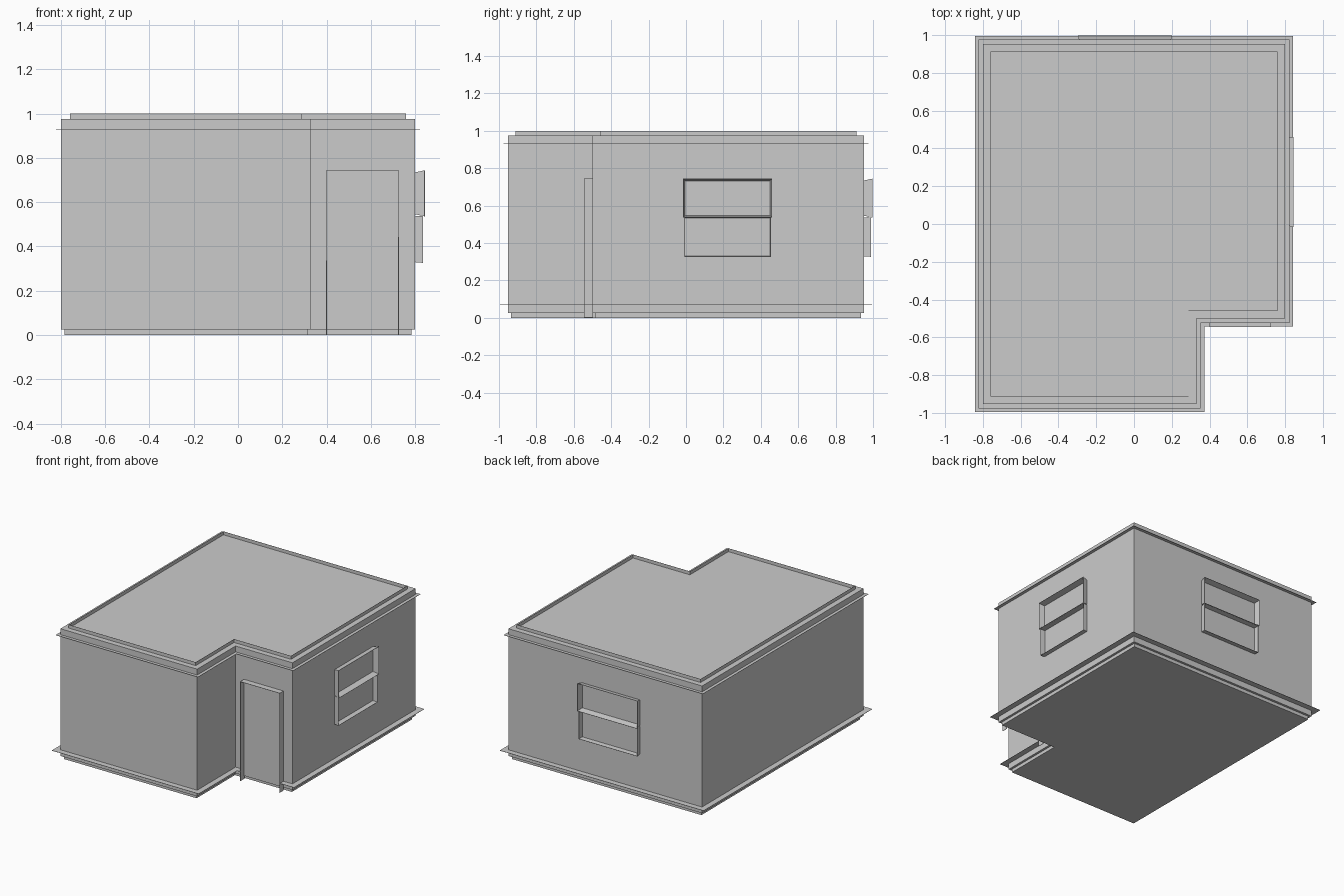
import bpy
import bmesh

if "Cube" in bpy.data.objects:
    bpy.data.objects.remove(bpy.data.objects["Cube"])

grey = bpy.data.materials.new("plaster_grey")
grey.diffuse_color = (0.6, 0.6, 0.6, 1)
grey.use_nodes = True
grey.node_tree.nodes["Principled BSDF"].inputs["Base Color"].default_value = grey.diffuse_color


def footprint(d=0.0):
    """L-shaped plan grown outward by d."""
    return [(-0.8 - d, -0.953 - d), (0.33 + d, -0.953 - d),
            (0.33 + d, -0.5 - d), (0.8 + d, -0.5 - d),
            (0.8 + d, 0.953 + d), (-0.8 - d, 0.953 + d)]


def make(name, faces, thickness=0.0):
    """Object from a list of polygons, optionally given a thin sheet thickness."""
    bm = bmesh.new()
    for f in faces:
        bm.faces.new([bm.verts.new(p) for p in f])
    bmesh.ops.remove_doubles(bm, verts=bm.verts, dist=1e-5)
    bmesh.ops.recalc_face_normals(bm, faces=bm.faces)
    me = bpy.data.meshes.new(name)
    bm.to_mesh(me)
    bm.free()
    me.materials.append(grey)
    ob = bpy.data.objects.new(name, me)
    bpy.context.collection.objects.link(ob)
    if thickness:
        m = ob.modifiers.new("sheet", 'SOLIDIFY')
        m.thickness = thickness
        m.offset = 0
    return ob


def at(points, z):
    return [(x, y, z) for x, y in points]


def loft(a, b, closed=True):
    """Quads joining two matching point loops."""
    n = len(a)
    return [[a[i], a[(i + 1) % n], b[(i + 1) % n], b[i]]
            for i in range(n if closed else n - 1)]


def prism(name, d, z0, z1):
    lo, hi = at(footprint(d), z0), at(footprint(d), z1)
    make(name, loft(lo, hi) + [lo[::-1], hi])


# Walls with flat roof, and the recessed plinth below
prism("walls", 0, 0.025, 0.975)
prism("plinth", -0.017, 0.0, 0.025)

# Thin upstand around the roof
make("roof_upstand", loft(at(footprint(-0.041), 0.973),
                          at(footprint(-0.041), 1.0)), 0.002)

# Thin ledge around the top
make("top_ledge", loft(at(footprint(0), 0.93), at(footprint(0.023), 0.93)), 0.002)

# Thin ledge around the base, broken at the doorway
DOOR_L, DOOR_R = 0.4, 0.725
inner, outer = at(footprint(0), 0.07), at(footprint(0.042), 0.07)
ledge = loft(inner, outer)
a, b, c, d = ledge.pop(2)
for left, right in (((a, d), None), (None, (b, c))):
    if left:
        e = DOOR_L
        ledge.append([left[0], (e, a[1], 0.07), (e, d[1], 0.07), left[1]])
    else:
        e = DOOR_R
        ledge.append([(e, a[1], 0.07), right[0], right[1], (e, d[1], 0.07)])
make("base_ledge", ledge, 0.002)


# Door surround: two jambs and a head projecting from the wall
def jamb(y):
    return [(DOOR_L, y, 0.002), (DOOR_L, y, 0.744),
            (DOOR_R, y, 0.744), (DOOR_R, y, 0.002)]


make("door_frame", loft(jamb(-0.498), jamb(-0.545), False), 0.003)


# Window surrounds: a flared upper sash above a narrower lower sash
def sash(name, u0, u1, z0, z1, depth, flare, place):
    def rect(g, w):
        return [place(u0 - g, z0 - g, w), place(u1 + g, z0 - g, w),
                place(u1 + g, z1 + g, w), place(u0 - g, z1 + g, w)]
    make(name, loft(rect(0, -0.002), rect(flare, depth)), 0.003)


sides = {
    "right": (-0.005, 0.45, lambda u, z, w: (0.8 + w, u, z)),
    "back": (-0.285, 0.19, lambda u, z, w: (u, 0.953 + w, z)),
}
for side, (u0, u1, place) in sides.items():
    sash(side + "_window_upper", u0, u1, 0.547, 0.733, 0.044, 0.01, place)
    sash(side + "_window_lower", u0, u1, 0.33, 0.535, 0.036, 0.003, place)
